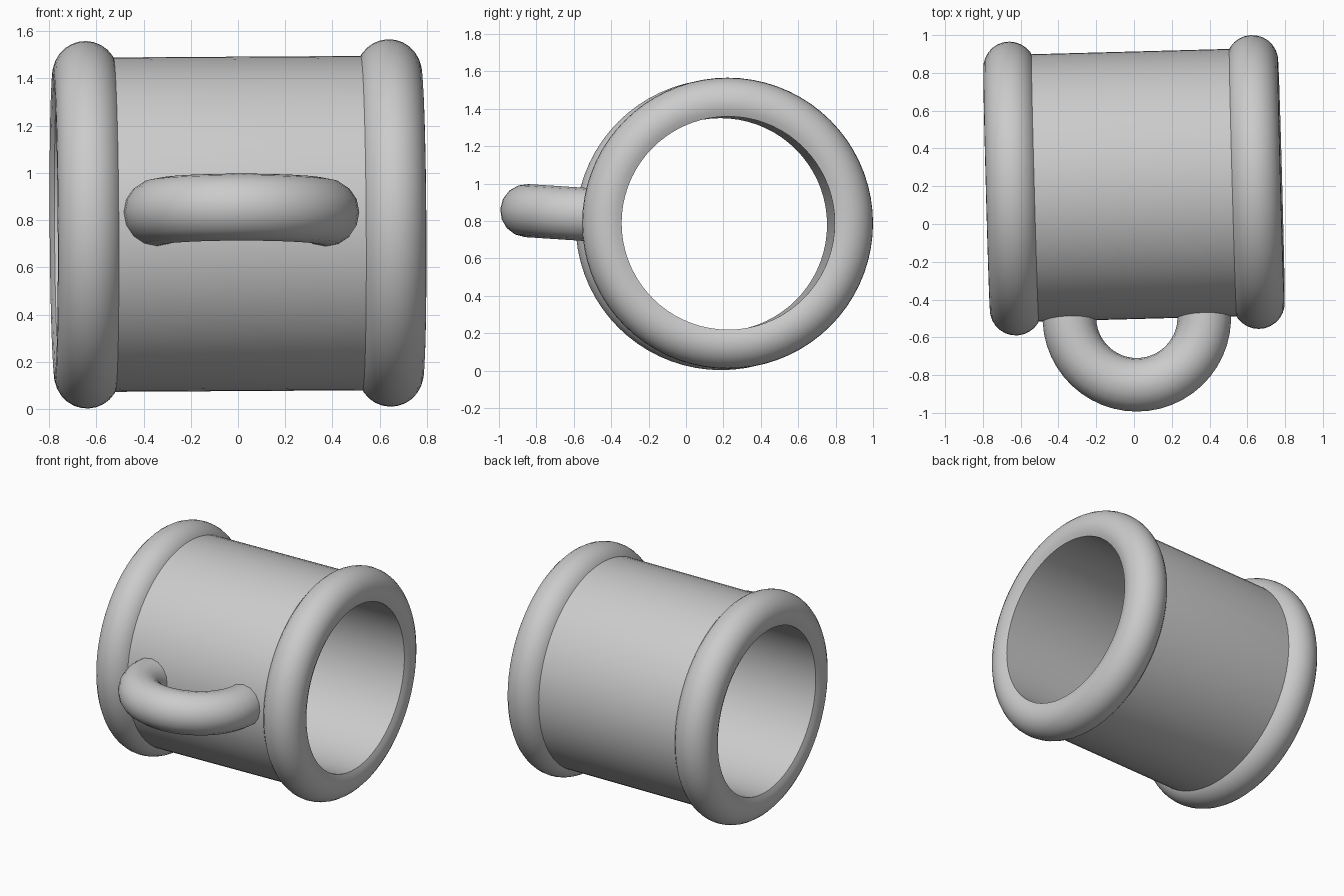
import bpy, bmesh, math
from mathutils import Matrix, Vector

cube = bpy.data.objects.get("Cube")
if cube:
    bpy.data.objects.remove(cube, do_unlink=True)

BORE, WALL = 0.57, 0.708           # inner and outer barrel radius
RIM_R, RIM_T, RIM_X = 0.64, 0.138, 0.643


def revolve(name, profile, matrix, steps, start=0, sweep=360):
    """Spin a closed (radius, height) profile about local Z; cap partial sweeps."""
    bm = bmesh.new()
    face = bm.faces.new([bm.verts.new((r, 0, h)) for r, h in profile])
    bmesh.ops.rotate(bm, verts=bm.verts[:], cent=(0, 0, 0),
                     matrix=Matrix.Rotation(math.radians(start), 3, 'Z'))
    edges = face.edges[:]
    if sweep == 360:
        bm.faces.remove(face)
    bmesh.ops.spin(bm, geom=edges, cent=(0, 0, 0), axis=(0, 0, 1),
                   angle=math.radians(sweep), steps=steps)
    bmesh.ops.remove_doubles(bm, verts=bm.verts[:], dist=1e-4)
    if sweep != 360:
        bmesh.ops.holes_fill(bm, edges=[e for e in bm.edges if e.is_boundary], sides=0)
    bmesh.ops.recalc_face_normals(bm, faces=bm.faces[:])
    mesh = bpy.data.meshes.new(name)
    bm.to_mesh(mesh)
    bm.free()
    obj = bpy.data.objects.new(name, mesh)
    bpy.context.collection.objects.link(obj)
    obj.matrix_world = matrix
    bpy.ops.object.select_all(action='DESELECT')
    obj.select_set(True)
    bpy.context.view_layer.objects.active = obj
    bpy.ops.object.shade_smooth_by_angle(angle=math.radians(35))
    return obj


def arc(radius, thickness, height, a0, a1, count):
    """Points of a circular arc in the (radius, height) plane."""
    angles = [a0 + (a1 - a0) * i / count for i in range(count + 1)]
    return [(radius + thickness * math.cos(a), height + thickness * math.sin(a))
            for a in angles]


# Barrel lying along x, very slightly skewed
axis = Vector((1, 0.027, 0.006))
body = Matrix.Translation((0, 0.205, 0.784)) @ axis.to_track_quat('Z', 'Y').to_matrix().to_4x4()
outer_angle = math.acos((BORE - RIM_R) / RIM_T)
inner_angle = -math.acos((WALL - 0.02 - RIM_R) / RIM_T)
end = RIM_X + RIM_T * math.sin(outer_angle)
revolve("barrel", [(BORE, -end), (WALL - 0.01, -end), (WALL, -RIM_X), (WALL, RIM_X),
                   (WALL - 0.01, end), (BORE, end)], body, 72)

# Rounded rims, trimmed by the bore
rim = arc(RIM_R, RIM_T, RIM_X, inner_angle, outer_angle, 14)
revolve("left_rim", rim, body, 72)
revolve("right_rim", [(r, -h) for r, h in rim], body, 72)

# Half-ring handle with its ends sunk into the wall
tube = arc(0.357, 0.142, 0, 0, math.tau, 16)[:-1]
handle_pose = Matrix.Translation((0.015, -0.495, 0.832)) @ Matrix.Rotation(math.radians(-3.7), 4, 'X')
revolve("handle", tube, handle_pose, 28, start=168, sweep=204)
